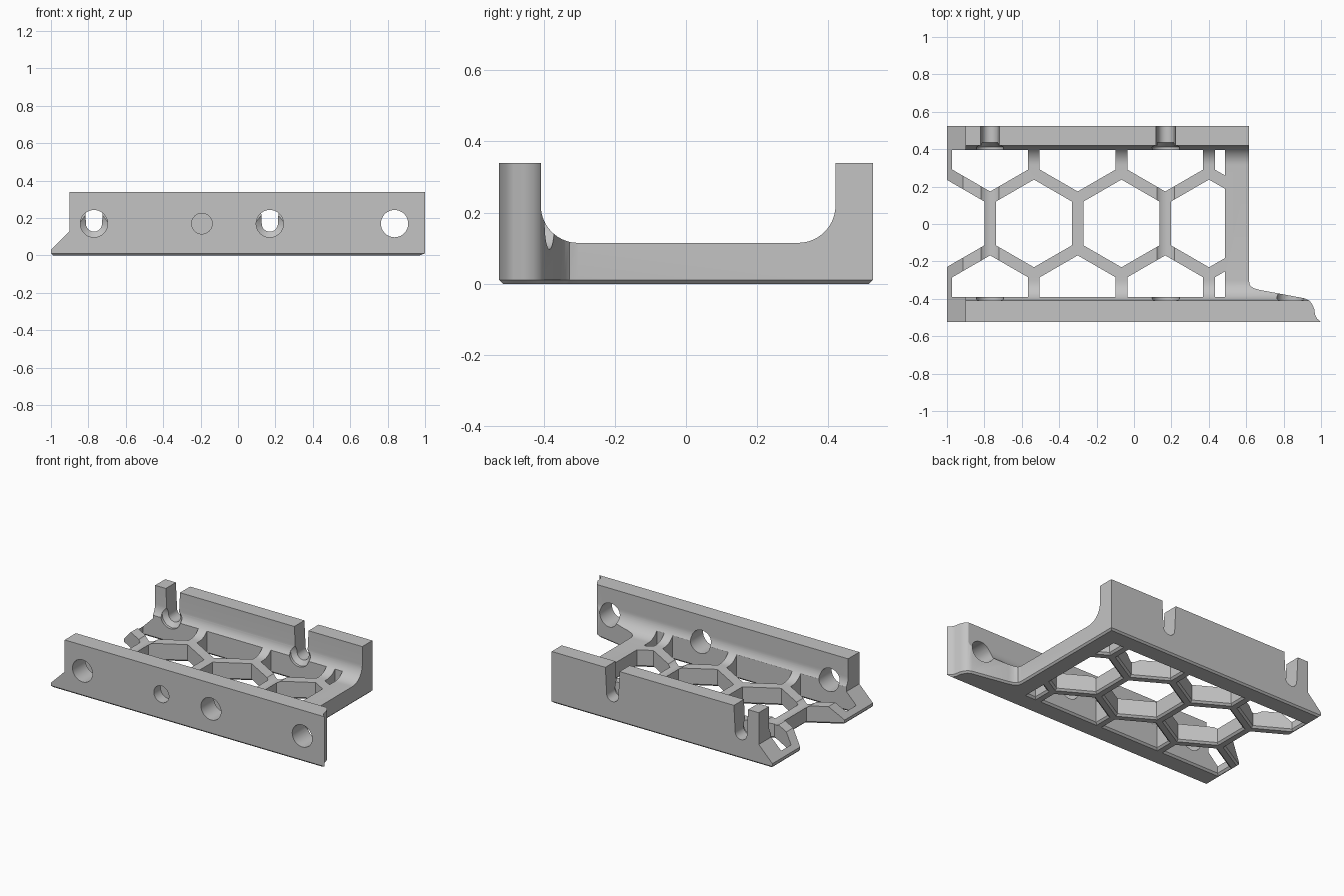
import bpy, bmesh
from math import sin, cos, pi, radians
from mathutils import Vector

default = bpy.data.objects.get("Cube")
if default:
    bpy.data.objects.remove(default)

grey = bpy.data.materials.new("light_grey_plastic")
grey.use_nodes = True
COLOUR = (0.55, 0.55, 0.55, 1)
grey.diffuse_color = COLOUR
grey.node_tree.nodes["Principled BSDF"].inputs["Base Color"].default_value = COLOUR


def finish(name, bm):
    bmesh.ops.recalc_face_normals(bm, faces=bm.faces)
    mesh = bpy.data.meshes.new(name)
    bm.to_mesh(mesh)
    bm.free()
    mesh.materials.append(grey)
    obj = bpy.data.objects.new(name, mesh)
    bpy.context.collection.objects.link(obj)
    return obj


def loft(bm, rings):
    """Closed solid through a list of matching rings; returns the first cap."""
    rows = [[bm.verts.new(p) for p in ring] for ring in rings]
    n = len(rows[0])
    for a, b in zip(rows, rows[1:]):
        for i in range(n):
            j = (i + 1) % n
            bm.faces.new((a[i], a[j], b[j], b[i]))
    bm.faces.new(rows[-1])
    return bm.faces.new(rows[0][::-1])


def combine(target, tool, operation):
    mod = target.modifiers.new(tool.name, 'BOOLEAN')
    mod.operation, mod.solver, mod.object = operation, 'EXACT', tool
    bpy.context.view_layer.update()
    result = target.evaluated_get(bpy.context.evaluated_depsgraph_get())
    mesh = bpy.data.meshes.new_from_object(result)
    target.modifiers.clear()
    target.data = mesh
    bpy.data.objects.remove(tool)


def arc(cx, cy, r, a0, a1, n=14):
    angles = [radians(a0 + (a1 - a0) * i / n) for i in range(n + 1)]
    return [(cx + r * cos(a), cy + r * sin(a)) for a in angles]


# Channel cross-section with filleted corners, run along x
FLOOR, TOP, R = 0.115, 0.34, 0.105
FRONT_IN, BACK_IN = -0.408, 0.42
profile = [(-0.6, -0.1), (0.6, -0.1), (0.6, TOP), (BACK_IN, TOP)]
profile += arc(BACK_IN - R, FLOOR + R, R, 0, -90)
profile += arc(FRONT_IN + R, FLOOR + R, R, 270, 180)
profile += [(FRONT_IN, TOP), (-0.6, TOP)]
bm = bmesh.new()
loft(bm, [[(x, y, z) for y, z in profile] for x in (-1.1, 1.1)])
body = finish("channel_bracket", bm)

# Plan outline with the long tapered tab, chamfered along the bottom
CHAMFER = 0.011
plan = [(-1, -0.525), (1, -0.525), (0.978, -0.505), (0.968, -0.485), (0.964, -0.455),
        (0.952, -0.428), (0.938, -0.41), (0.915, -0.398), (0.67, -0.352), (0.637, -0.342),
        (0.62, -0.328), (0.615, -0.305), (0.615, 0.525), (-1, 0.525)]
bm = bmesh.new()
underside = loft(bm, [[(x, y, z) for x, y in plan] for z in (CHAMFER, 0.5)])
bmesh.ops.recalc_face_normals(bm, faces=bm.faces)
bmesh.ops.inset_region(bm, faces=[underside], thickness=CHAMFER, use_even_offset=True)
for v in underside.verts:
    v.co.z = 0
combine(body, finish("plan_outline", bm), 'INTERSECT')

# Sloped left end
slope = [(-1.1, -0.07), (-0.9, 0.13), (-0.9, 0.6), (-1.1, 0.6)]
bm = bmesh.new()
loft(bm, [[(x, y, z) for x, z in slope] for y in (-0.7, 0.7)])
combine(body, finish("end_slope", bm), 'DIFFERENCE')


# Honeycomb openings, clipped to the floor and flared underneath
def clip(points, axis, limit, sign):
    out = []
    for p, q in zip(points, points[1:] + points[:1]):
        dp, dq = sign * (limit - p[axis]), sign * (limit - q[axis])
        if dp >= 0:
            out.append(p)
        if dp * dq < 0:
            out.append(p.lerp(q, dp / (dp - dq)))
    return out


def opening(cx, cy, grow):
    r = 0.2344 + grow * 1.155
    pts = [Vector((cx + r * sin(i * pi / 3), cy + r * cos(i * pi / 3))) for i in range(6)]
    for axis, limit, sign in ((0, 0.487, 1), (1, 0.395, 1), (1, -0.39, -1)):
        pts = clip(pts, axis, limit + sign * grow, sign)
    return pts


PITCH = 0.468
bm = bmesh.new()
for row in (-1, 0, 1):
    for col in range(4):
        cx = -1.003 + PITCH * (col + 0.5 * abs(row))
        cy = 0.003 + row * PITCH * 0.866
        small, large = opening(cx, cy, 0), opening(cx, cy, 0.012)
        if len(small) < 3:
            continue
        rings = [(large, -0.0002), (small, 0.012), (small, 0.45)]
        loft(bm, [[(p.x, p.y, z) for p in ring] for ring, z in rings])
combine(body, finish("honeycomb", bm), 'DIFFERENCE')


# Round bores along y: each station is (y, radius)
HOLE_Z = 0.17


def bore(x, stations):
    bm = bmesh.new()
    loft(bm, [[(px, y, pz) for px, pz in arc(x, HOLE_Z, r, 0, 360, 40)[:-1]]
              for y, r in stations])
    combine(body, finish("bore", bm), 'DIFFERENCE')


for x in (-0.77, 0.17):
    # Access bore ending in a countersink at the rear wall
    bore(x, [(-0.6, 0.073), (0.412, 0.073), (0.438, 0.04)])
    # Open-topped screw slot, slightly wider at the top
    slot = arc(x, HOLE_Z, 0.043, 180, 360, 20) + [(x + 0.053, 0.36), (x - 0.053, 0.36)]
    bm = bmesh.new()
    loft(bm, [[(px, y, pz) for px, pz in slot] for y in (0.405, 0.6)])
    combine(body, finish("screw_slot", bm), 'DIFFERENCE')
bore(0.837, [(-0.6, 0.073), (-0.2, 0.073)])   # tab hole
bore(-0.193, [(-0.6, 0.055), (-0.455, 0.055)])  # blind recess

# Smooth curved surfaces, keep edges crisp
bpy.ops.object.select_all(action='DESELECT')
body.select_set(True)
bpy.context.view_layer.objects.active = body
bpy.ops.object.shade_smooth_by_angle(angle=radians(25))
